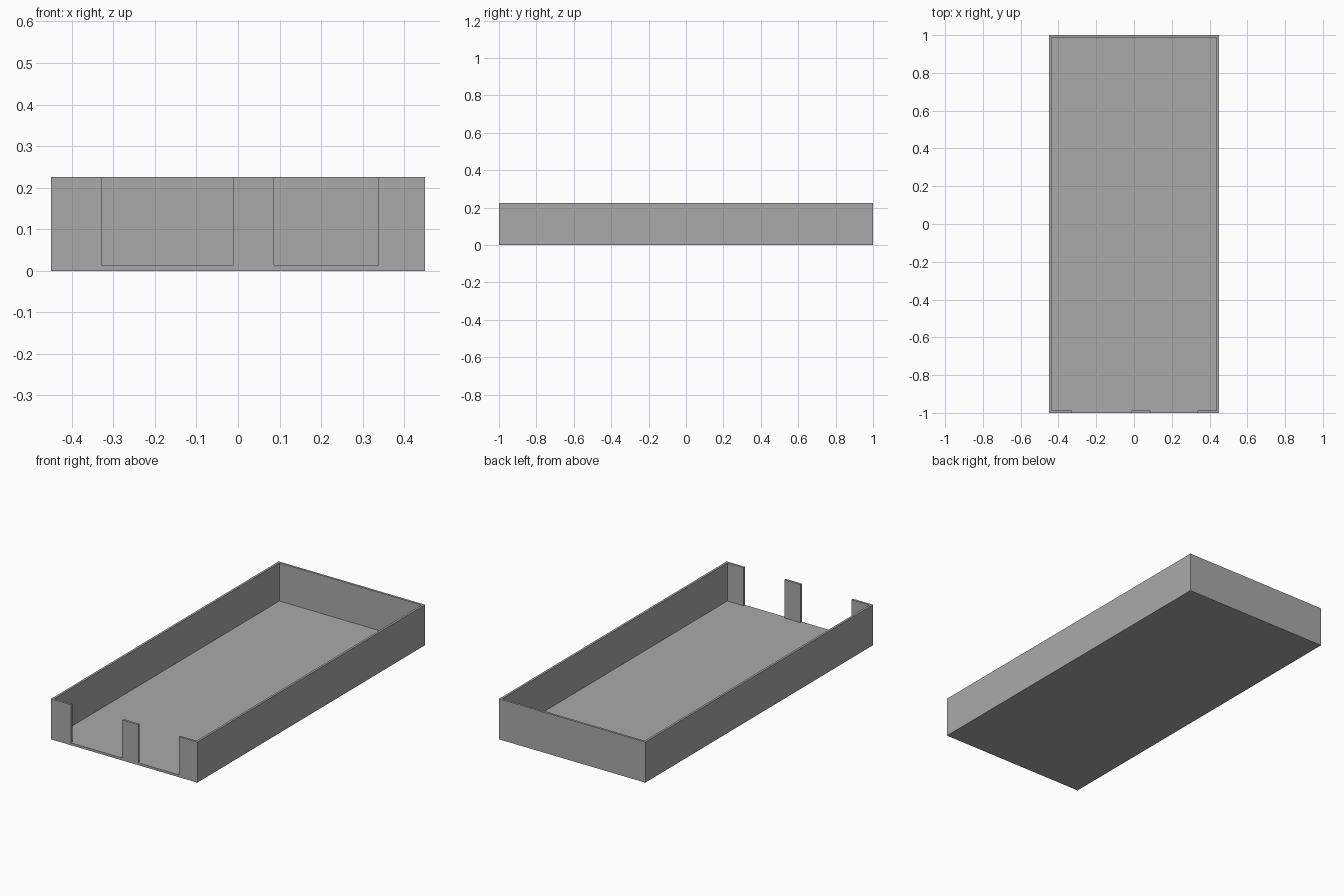
import bpy
import bmesh

cube = bpy.data.objects.get("Cube")
if cube:
    bpy.data.objects.remove(cube, do_unlink=True)

HALF_X, HALF_Y, HEIGHT = 0.45, 1.0, 0.225
WALL, FLOOR = 0.0125, 0.013
OPENINGS = [(-0.327, -0.012), (0.087, 0.337)]

grey = bpy.data.materials.new("plain_grey")
grey.use_nodes = True
colour = (0.4, 0.4, 0.4, 1.0)
grey.diffuse_color = colour
grey.node_tree.nodes["Principled BSDF"].inputs["Base Color"].default_value = colour

# Plan grid, split along the wall thickness and the opening edges
cuts = [x for pair in OPENINGS for x in pair]
xs = [-HALF_X, WALL - HALF_X] + cuts + [HALF_X - WALL, HALF_X]
ys = [-HALF_Y, WALL - HALF_Y, HALF_Y - WALL, HALF_Y]


def is_wall(x, y):
    """True where the plan carries a wall rather than floor or an opening."""
    if abs(x) > HALF_X - WALL or y > HALF_Y - WALL:
        return True
    in_opening = any(a < x < b for a, b in OPENINGS)
    return y < WALL - HALF_Y and not in_opening


def raise_faces(bm, faces, height):
    """Extrude a region straight up and return its new top faces."""
    geom = bmesh.ops.extrude_face_region(bm, geom=faces)["geom"]
    verts = [g for g in geom if isinstance(g, bmesh.types.BMVert)]
    bmesh.ops.translate(bm, vec=(0, 0, height), verts=verts)
    return [g for g in geom if isinstance(g, bmesh.types.BMFace)]


bm = bmesh.new()
grid = [[bm.verts.new((x, y, 0)) for x in xs] for y in ys]
for j in range(len(ys) - 1):
    for i in range(len(xs) - 1):
        bm.faces.new((grid[j][i], grid[j][i + 1], grid[j + 1][i + 1], grid[j + 1][i]))

# Floor slab with a closed underside
base = bm.faces[:]
underside = bmesh.ops.duplicate(bm, geom=base)["geom"]
bmesh.ops.reverse_faces(bm, faces=[g for g in underside if isinstance(g, bmesh.types.BMFace)])
tops = raise_faces(bm, base, FLOOR)

# Side walls, back wall and the front posts
wall_faces = [f for f in tops if is_wall(*f.calc_center_median().xy)]
raise_faces(bm, wall_faces, HEIGHT - FLOOR)

# Weld and merge flat regions
bmesh.ops.remove_doubles(bm, verts=bm.verts[:], dist=0.0001)
bmesh.ops.recalc_face_normals(bm, faces=bm.faces[:])
bmesh.ops.dissolve_limit(bm, angle_limit=0.01, verts=bm.verts[:], edges=bm.edges[:])

mesh = bpy.data.meshes.new("open_tray")
bm.to_mesh(mesh)
bm.free()
mesh.materials.append(grey)
tray = bpy.data.objects.new("open_tray", mesh)
bpy.context.collection.objects.link(tray)
